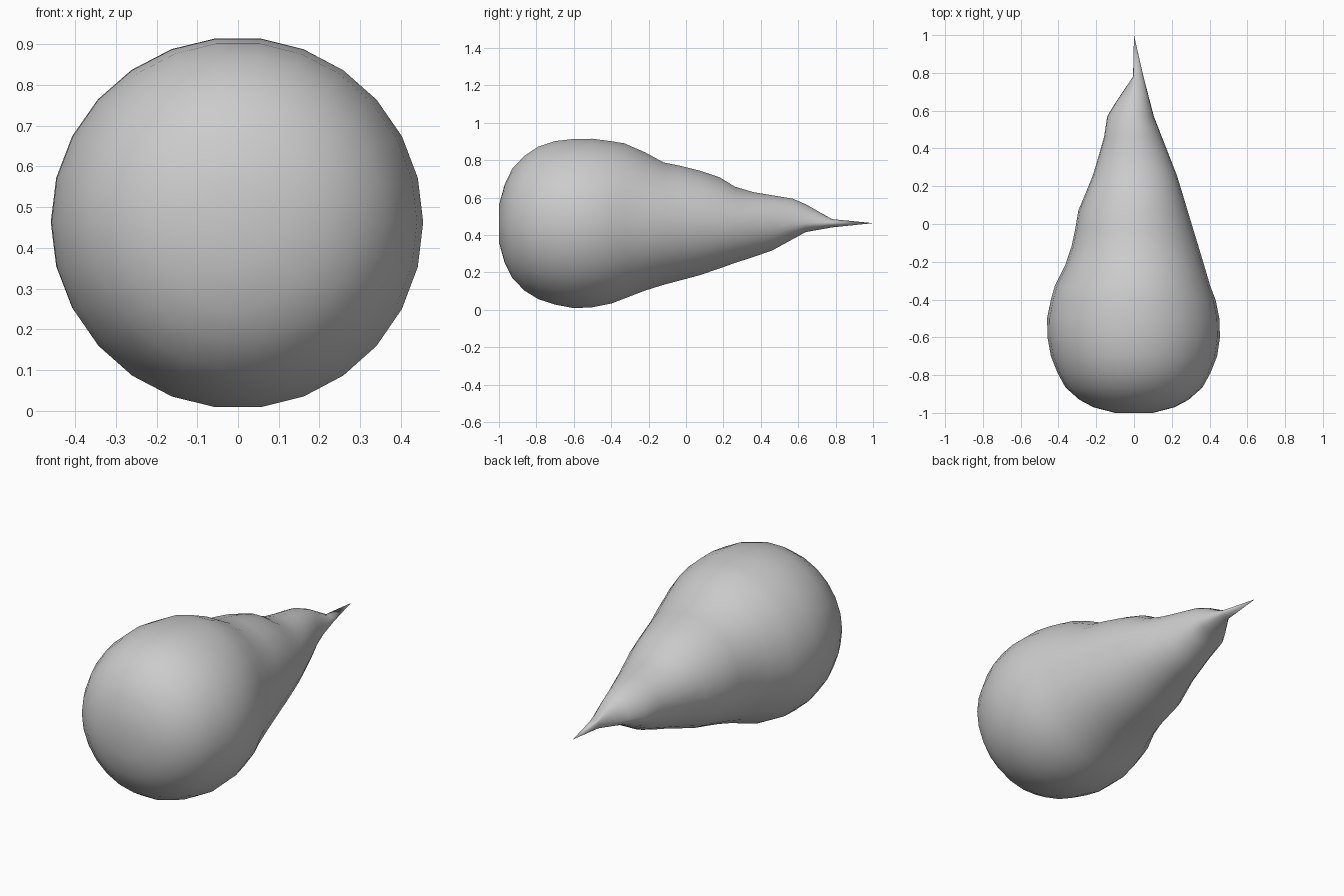
import bpy, bmesh, math

if "Cube" in bpy.data.objects:
    bpy.data.objects.remove(bpy.data.objects["Cube"])

# Silhouette profiles as (y, value) points
TOP = [(-1, .56), (-.97, .67), (-.93, .755), (-.86, .83), (-.79, .875), (-.7, .905), (-.57, .92),
       (-.48, .917), (-.33, .893), (-.22, .845), (-.12, .79), (.03, .76), (.18, .71), (.26, .66),
       (.36, .63), (.57, .595), (.64, .565), (.78, .485), (1, .465)]
BOTTOM = [(-1, .36), (-.97, .25), (-.93, .17), (-.86, .095), (-.78, .048), (-.65, .01), (-.55, .0),
          (-.4, .03), (-.18, .115), (-.03, .155), (.1, .19), (.25, .245), (.45, .31),
          (.64, .415), (.78, .44), (1, .465)]
LEFT = [(-1, -.1), (-.97, -.215), (-.93, -.29), (-.87, -.36), (-.8, -.4), (-.7, -.44), (-.6, -.458),
        (-.5, -.46), (-.35, -.43), (-.18, -.345), (-.05, -.315), (.07, -.295), (.25, -.22),
        (.45, -.16), (.58, -.14), (.78, -.005), (1, 0)]
RIGHT = [(-1, .1), (-.97, .215), (-.93, .29), (-.87, .36), (-.8, .4), (-.7, .44), (-.6, .455),
         (-.54, .458), (-.42, .44), (-.35, .41), (-.18, .36), (0, .305), (.25, .23),
         (.57, .105), (.8, .045), (1, 0)]
STATIONS = [-1, -.985, -.97, -.93, -.865, -.79, -.7, -.6, -.5, -.4, -.33, -.22, -.12, -.03, .07,
            .18, .26, .36, .46, .57, .64, .78]
SIDES = 26
AXIS_Z = .463


def sample(points, y):
    for (y0, v0), (y1, v1) in zip(points, points[1:]):
        if y <= y1:
            return v0 + (v1 - v0) * (y - y0) / (y1 - y0)
    return points[-1][1]


# Teardrop body: each ring is four quarter ellipses meeting the silhouettes
bm = bmesh.new()
rings = []
for y in STATIONS:
    top, bottom = sample(TOP, y) - AXIS_Z, AXIS_Z - sample(BOTTOM, y)
    left, right = -sample(LEFT, y), sample(RIGHT, y)
    ring = []
    for i in range(SIDES):
        a = math.tau * i / SIDES
        c, s = math.cos(a), math.sin(a)
        ring.append(bm.verts.new((c * (right if c > 0 else left), y,
                                  AXIS_Z + s * (top if s > 0 else bottom))))
    rings.append(ring)
for r0, r1 in zip(rings, rings[1:]):
    for i in range(SIDES):
        j = (i + 1) % SIDES
        bm.faces.new((r0[i], r0[j], r1[j], r1[i]))

# Pointed tip and nearly flat front cap
tip = bm.verts.new((0, 1, AXIS_Z))
nose = bm.verts.new((0, -1, AXIS_Z))
for i in range(SIDES):
    j = (i + 1) % SIDES
    bm.faces.new((rings[-1][i], rings[-1][j], tip))
    bm.faces.new((rings[0][j], rings[0][i], nose))
bmesh.ops.recalc_face_normals(bm, faces=bm.faces)
for f in bm.faces:
    f.smooth = True

mesh = bpy.data.meshes.new("teardrop_body")
bm.to_mesh(mesh)
bm.free()
obj = bpy.data.objects.new("teardrop_body", mesh)
bpy.context.collection.objects.link(obj)
